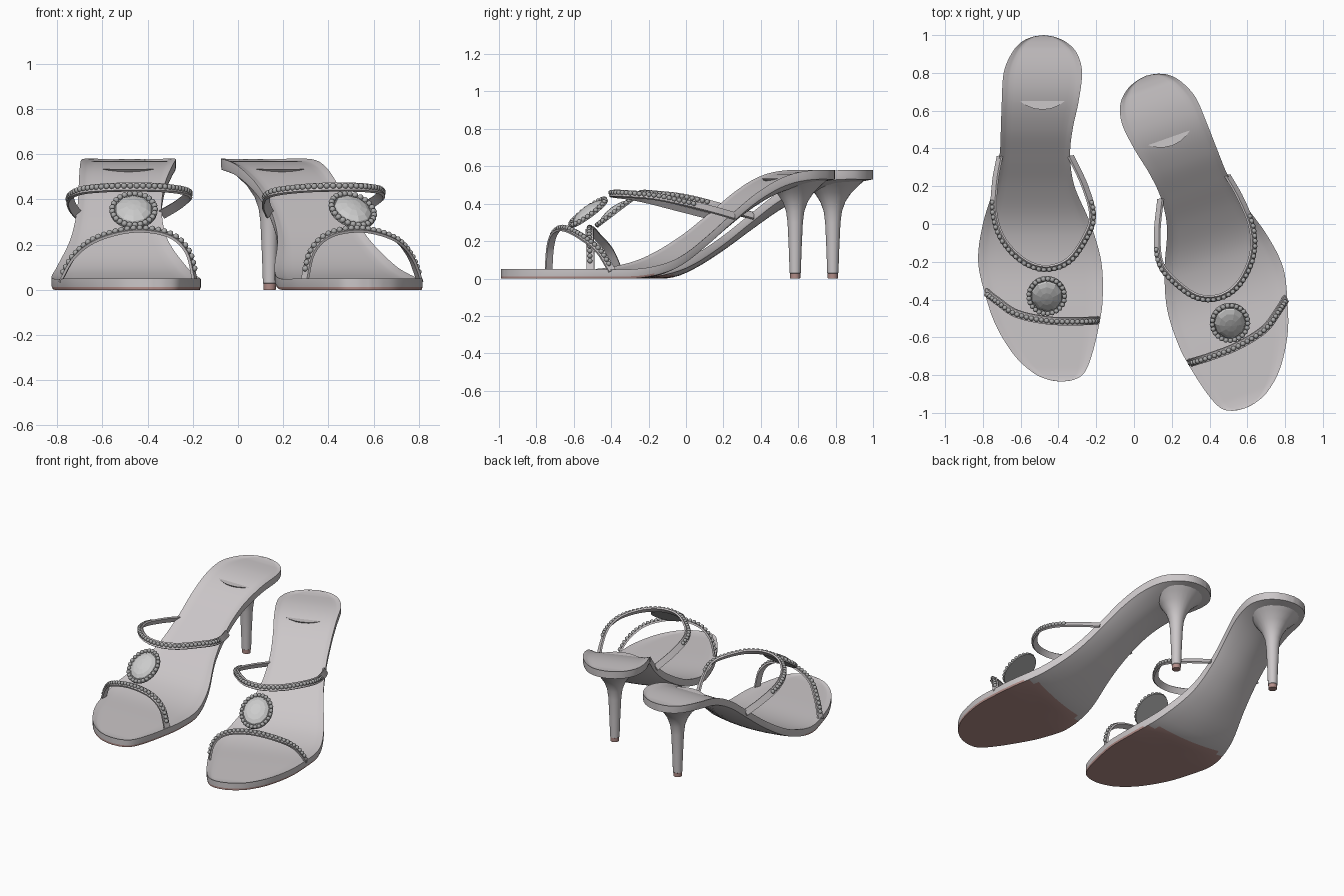
import bpy, bmesh, math
from mathutils import Matrix, Vector

if "Cube" in bpy.data.objects:
    bpy.data.objects.remove(bpy.data.objects["Cube"])


def material(name, color):
    mat = bpy.data.materials.new(name)
    mat.use_nodes = True
    mat.diffuse_color = (*color, 1)
    mat.node_tree.nodes["Principled BSDF"].inputs["Base Color"].default_value = (*color, 1)
    return mat


LEATHER = material("pale_leather", (.6, .57, .58))
STONE = material("grey_stones", (.4, .4, .4))
JEWEL = material("jewel_grey", (.6, .6, .6))
RUBBER = material("rose_rubber", (.45, .27, .25))

# The left shoe is a mirrored, turned copy of the right one
TO_LEFT = (Matrix.Translation((-.055, -.318, 0)) @ Matrix.Rotation(math.radians(19.5), 4, "Z")
           @ Matrix.Diagonal((-1, 1, 1, 1)))


def add_pair(name, bm, mats, smooth=True):
    bmesh.ops.recalc_face_normals(bm, faces=bm.faces)
    for side in ("right", "left"):
        if side == "left":
            bm.transform(TO_LEFT)
            bmesh.ops.reverse_faces(bm, faces=bm.faces)
        mesh = bpy.data.meshes.new(f"{side}_{name}")
        bm.to_mesh(mesh)
        for mat in mats:
            mesh.materials.append(mat)
        if smooth:
            mesh.shade_smooth()
            mesh.set_sharp_from_angle(angle=math.radians(40))
        obj = bpy.data.objects.new(mesh.name, mesh)
        bpy.context.collection.objects.link(obj)
    bm.free()


def spline(points, steps=6):
    """Smooth curve through the points."""
    pts = [Vector(p) for p in points]
    pts = [2 * pts[0] - pts[1]] + pts + [2 * pts[-1] - pts[-2]]
    out = []
    for a, b, c, d in zip(pts, pts[1:], pts[2:], pts[3:]):
        for i in range(steps):
            t = i / steps
            out.append(b + (c - a) * t / 2 + (2 * a - 5 * b + 4 * c - d) * t * t / 2
                       + (3 * b - a - 3 * c + d) * t ** 3 / 2)
    return out + [pts[-2]]


def lookup(curve, y):
    """Values of a curve at a given first coordinate."""
    for a, b in zip(curve, curve[1:]):
        if y <= b[0]:
            return a.lerp(b, max(0, (y - a[0]) / max(b[0] - a[0], .0001)))
    return curve[-1]


def loft(bm, rings, cap=True):
    loops = [[bm.verts.new(p) for p in ring] for ring in rings]
    n = len(loops[0])
    for a, b in zip(loops, loops[1:]):
        for i in range(n):
            j = (i + 1) % n
            bm.faces.new((a[i], a[j], b[j], b[i]))
    if cap:
        bm.faces.new(loops[0])
        bm.faces.new(loops[-1])


# Sole: outline as (y, outer x, inner x), heights as (y, top, underside)
outline = [(-.835, -.385, -.385), (-.825, -.45, -.32), (-.79, -.53, -.265), (-.7, -.63, -.225),
           (-.55, -.725, -.188), (-.4, -.78, -.166), (-.2, -.825, -.173), (0, -.8, -.23),
           (.2, -.74, -.315), (.36, -.712, -.338), (.5, -.705, -.325), (.65, -.7, -.293),
           (.8, -.69, -.275), (.9, -.65, -.3), (.96, -.6, -.355), (.99, -.54, -.42),
           (1, -.48, -.48)]
heights = spline([(-.9, .05, 0), (-.5, .05, 0), (-.25, .05, 0), (-.08, .078, .004),
                  (.05, .13, .055), (.2, .23, .15), (.35, .35, .26), (.5, .465, .365),
                  (.65, .545, .445), (.8, .578, .49), (1, .58, .53)])
across = [-1, -.94, -.88, -.82, -.7, -.45, -.2, 0, .2, .45, .7, .82, .88, .94, 1]
rings = []
for y, outer, inner in spline(outline):
    _, top, under = lookup(heights, y)
    under = max(under, 0)
    rim = max(top - .05, under)
    mid, half = (outer + inner) / 2, abs(inner - outer) / 2
    ring = []
    for u in across:
        s = min(1, (1 - abs(u)) / .18)
        dish = .01 * s * s * (3 - 2 * s) * min(1, half / .15)
        ring.append((mid + u * half, y, top - dish))
    ring.append((mid + half, y, rim + .012))
    for u in reversed(across):
        ring.append((mid + u * half * .985, y, under + (rim - under) * u * u))
    ring.append((mid - half, y, rim + .012))
    rings.append(ring)
bm = bmesh.new()
loft(bm, rings, cap=False)
bmesh.ops.remove_doubles(bm, verts=bm.verts, dist=.0005)
for f in bm.faces:
    c = f.calc_center_median()
    f.material_index = int(c.z < .02 and c.y < -.08)
add_pair("sole", bm, [LEATHER, RUBBER])

# Heel post flaring into the seat, with a rubber tip
post = [(0, .027), (.028, .028), (.03, .03), (.15, .034), (.3, .041), (.36, .049),
        (.41, .067), (.46, .1), (.5, .142), (.535, .18)]
bm = bmesh.new()
loft(bm, [[(-.485 + r * math.cos(a), .785 + r * math.sin(a), z)
           for a in (math.tau * i / 24 for i in range(24))] for z, r in post])
for f in bm.faces:
    f.material_index = int(f.calc_center_median().z < .0285)
add_pair("heel_post", bm, [LEATHER, RUBBER])


def bead(bm, place, radius=.0135):
    bmesh.ops.create_icosphere(bm, subdivisions=2, radius=radius,
                               matrix=Matrix.Translation(place))


def strap(name, points, centre, start, end):
    """Flat band facing away from a centre, with a row of stones on part of it."""
    path = spline(points, 8)
    centre = Vector(centre)
    rings, normals = [], []
    for i, p in enumerate(path):
        along = (path[min(i + 1, len(path) - 1)] - path[max(i - 1, 0)]).normalized()
        out = p - centre
        out = (out - along * out.dot(along)).normalized()
        wide = along.cross(out) * .021
        normals.append(out)
        rings.append([p + wide + out * .006, p - wide + out * .006,
                      p - wide - out * .006, p + wide - out * .006])
    bm = bmesh.new()
    loft(bm, rings)
    add_pair(name, bm, [LEATHER])

    bm = bmesh.new()
    total = sum((b - a).length for a, b in zip(path, path[1:]))
    travelled, following = 0, start * total
    for a, b, out in zip(path, path[1:], normals):
        step = (b - a).length
        while following <= travelled + step and following <= end * total:
            bead(bm, a.lerp(b, (following - travelled) / step) + out * .009)
            following += .027
        travelled += step
    add_pair(name + "_stones", bm, [STONE])


strap("toe_strap",
      [(-.785, -.36, .04), (-.72, -.41, .15), (-.62, -.475, .225), (-.46, -.51, .265),
       (-.31, -.515, .245), (-.225, -.512, .17), (-.19, -.51, .04)],
      (-.48, -.42, 0), .05, .95)
strap("instep_strap",
      [(-.71, .36, .335), (-.735, .22, .37), (-.74, .05, .41), (-.69, -.09, .44),
       (-.58, -.2, .452), (-.46, -.235, .455), (-.34, -.19, .452), (-.25, -.06, .44),
       (-.22, .05, .42), (-.26, .2, .38), (-.335, .36, .335)],
      (-.47, .1, .2), .17, .83)

# Tilted oval jewel on a backing plate, ringed by stones
tilt = Matrix.Translation((-.462, -.378, .35)) @ Matrix.Rotation(math.radians(37), 4, "X")
bm = bmesh.new()
bmesh.ops.create_uvsphere(bm, u_segments=10, v_segments=8, radius=1,
                          matrix=tilt @ Matrix.Diagonal((.086, .104, .036, 1)))
bmesh.ops.delete(bm, geom=[v for v in bm.verts if (tilt.inverted() @ v.co).z < -.004],
                 context="VERTS")
add_pair("jewel", bm, [JEWEL], smooth=False)

bm = bmesh.new()
bmesh.ops.create_cone(bm, cap_ends=True, segments=32, radius1=1, radius2=1, depth=1,
                      matrix=tilt @ Matrix.Diagonal((.104, .124, .012, 1)))
add_pair("jewel_backing", bm, [STONE])

bm = bmesh.new()
for i in range(25):
    a = math.tau * i / 25
    bead(bm, tilt @ Vector((.095 * math.cos(a), .115 * math.sin(a), .008)))
add_pair("jewel_stones", bm, [STONE])
